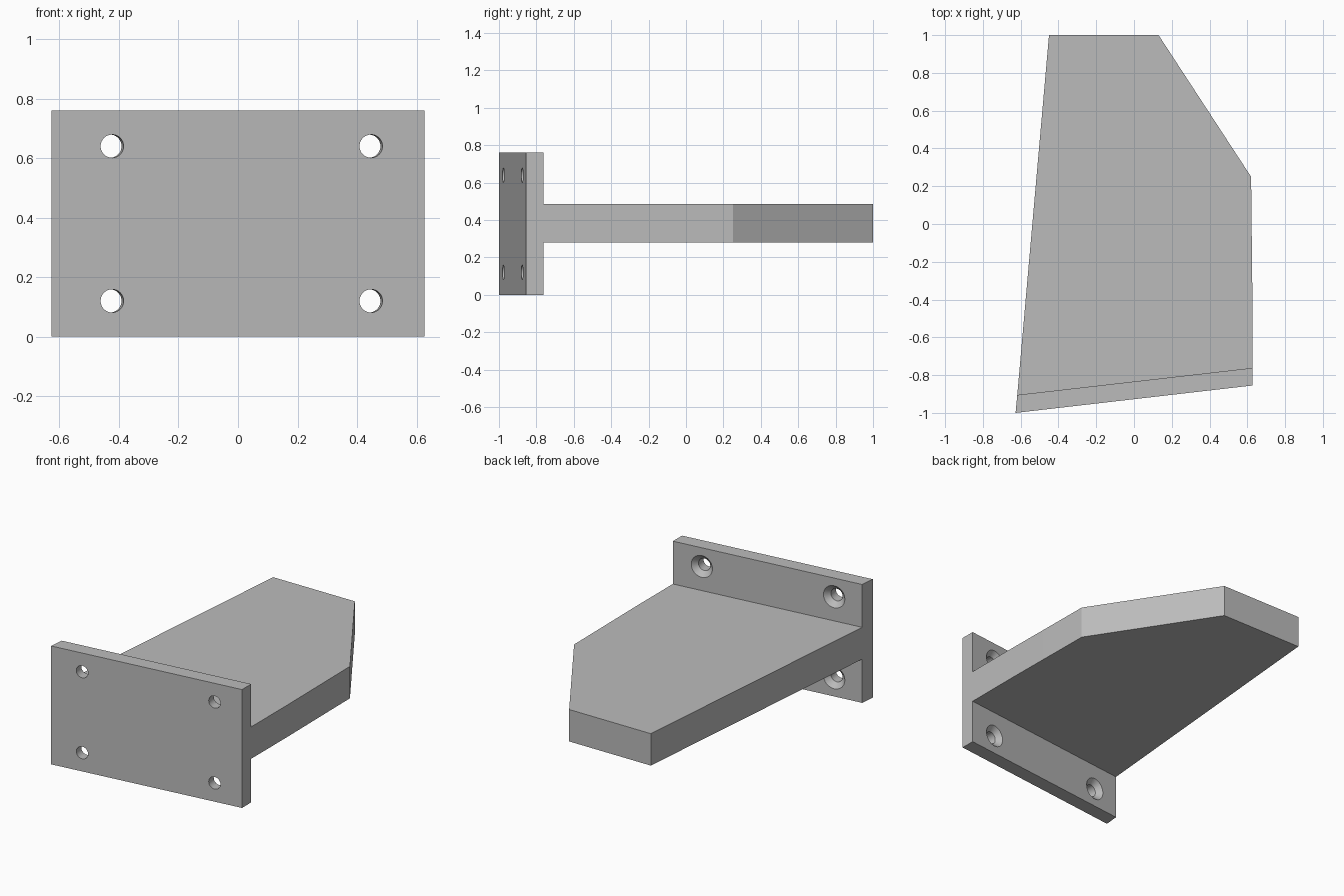
import bpy, bmesh
from math import pi
from mathutils import Matrix, Vector

if "Cube" in bpy.data.objects:
    bpy.data.objects.remove(bpy.data.objects["Cube"], do_unlink=True)

grey = bpy.data.materials.new("plain grey")
grey.use_nodes = True
grey.diffuse_color = (0.5, 0.5, 0.5, 1)
grey.node_tree.nodes["Principled BSDF"].inputs["Base Color"].default_value = grey.diffuse_color


def add_object(name, bm):
    bmesh.ops.recalc_face_normals(bm, faces=bm.faces[:])
    mesh = bpy.data.meshes.new(name)
    bm.to_mesh(mesh)
    bm.free()
    mesh.materials.append(grey)
    obj = bpy.data.objects.new(name, mesh)
    bpy.context.collection.objects.link(obj)
    return obj


def extrude_z(bm, faces, dz):
    geom = bmesh.ops.extrude_face_region(bm, geom=faces, use_keep_orig=False)["geom"]
    moved = [g for g in geom if isinstance(g, bmesh.types.BMVert)]
    bmesh.ops.translate(bm, verts=moved, vec=(0, 0, dz))
    return [g for g in geom if isinstance(g, bmesh.types.BMFace)]


HEIGHT, SLAB_LOW, SLAB_HIGH = 0.76, 0.28, 0.485
front = [(-0.627, -1), (0.627, -0.855)]
back = [(0.627, -0.762), (-0.618, -0.905)]
shelf_tip = [(0.627, -0.4), (0.62, 0.25), (0.13, 1), (-0.45, 1)]


# Slanted mounting plate and tapering shelf, one solid bracket
def prism(bm, points, low, high):
    face = bm.faces.new([bm.verts.new((x, y, low)) for x, y in points])
    extrude_z(bm, [face], high - low)
    bm.faces.new([bm.verts.new((x, y, low)) for x, y in reversed(points)])


bm = bmesh.new()
for low, high in ((0, SLAB_LOW), (SLAB_LOW, SLAB_HIGH), (SLAB_HIGH, HEIGHT)):
    prism(bm, front + back, low, high)
prism(bm, [back[1], back[0]] + shelf_tip, SLAB_LOW, SLAB_HIGH)
bmesh.ops.remove_doubles(bm, verts=bm.verts[:], dist=0.0001)

# Drop the walls shared by neighbouring prisms
seen = {}
for f in bm.faces:
    seen.setdefault(frozenset(f.verts), []).append(f)
inner = [f for group in seen.values() if len(group) > 1 for f in group]
bmesh.ops.delete(bm, geom=inner, context='FACES')
bmesh.ops.dissolve_limit(bm, angle_limit=0.002, verts=bm.verts[:], edges=bm.edges[:])
bracket = add_object("mounting_bracket", bm)

# Countersunk screw holes, square to the plate
a, b = Vector(front[0]), Vector(front[1])
along = (b - a).normalized()
normal = Vector((-along.y, along.x, 0))
thick = (Vector(back[0]) - b).dot(normal.xy)
profile = [(0, -0.03), (0.039, -0.03), (0.039, thick - 0.031),
           (0.08, thick + 0.01), (0, thick + 0.01)]
turn = normal.to_track_quat('Z', 'Y').to_matrix().to_4x4()
bm = bmesh.new()
for x in (-0.423, 0.447):
    y = a.y + (x - a.x) * along.y / along.x
    for z in (0.12, 0.64):
        verts = [bm.verts.new((r, 0, d)) for r, d in profile]
        edges = [bm.edges.new(pair) for pair in zip(verts, verts[1:])]
        before = set(bm.verts) - set(verts)
        bmesh.ops.spin(bm, geom=verts + edges, cent=(0, 0, 0), axis=(0, 0, 1),
                       angle=2 * pi, steps=32)
        new = [v for v in bm.verts if v not in before]
        bmesh.ops.transform(bm, matrix=Matrix.Translation((x, y, z)) @ turn, verts=new)
bmesh.ops.remove_doubles(bm, verts=bm.verts[:], dist=0.0001)
cutter = add_object("hole_cutter", bm)
cutter.hide_render = True

cut = bracket.modifiers.new("screw_holes", 'BOOLEAN')
cut.operation, cut.object, cut.solver = 'DIFFERENCE', cutter, 'EXACT'
bpy.ops.object.select_all(action='DESELECT')
bracket.select_set(True)
bpy.context.view_layer.objects.active = bracket
bpy.ops.object.modifier_apply(modifier=cut.name)
bpy.data.objects.remove(cutter, do_unlink=True)
bpy.ops.object.shade_smooth_by_angle(angle=pi / 6)
